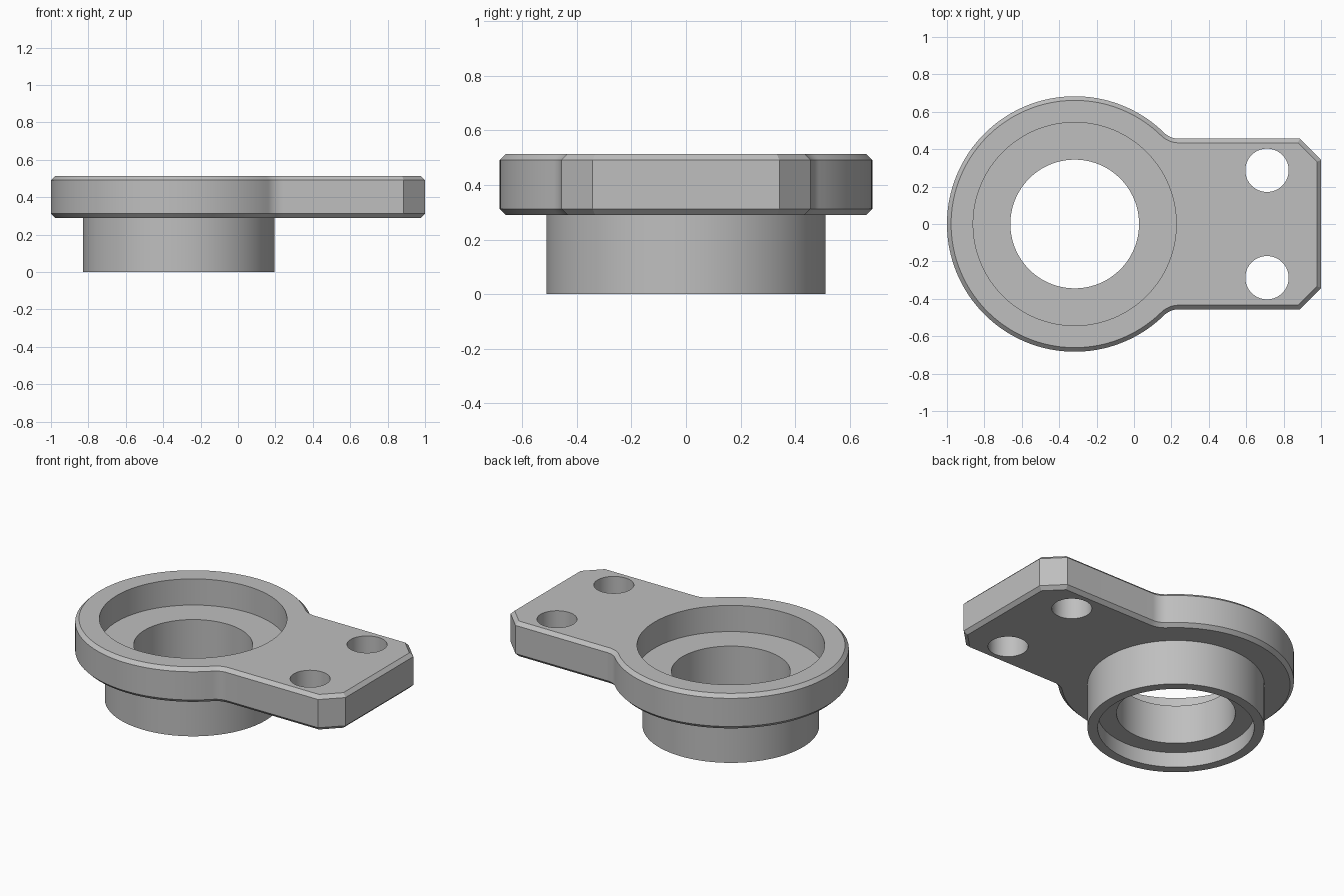
import bpy, bmesh
from math import sin, cos, pi, atan2, hypot, sqrt

cube = bpy.data.objects.get("Cube")
if cube:
    bpy.data.objects.remove(cube, do_unlink=True)

grey = bpy.data.materials.new("light grey")
grey.use_nodes = True
colour = (0.52, 0.52, 0.52, 1)
grey.diffuse_color = colour
grey.node_tree.nodes["Principled BSDF"].inputs["Base Color"].default_value = colour

RING_X, RING_R = -0.317, 0.683      # round end of the plate
TAB_Y, CORNER = 0.456, 1.342        # tab half width, corner cut line x + y
FILLET_X = 0.24                     # where the neck fillet meets the tab
LOW, HIGH, BEVEL = 0.29, 0.514, 0.022

# Fillet radius that is tangent to both ring and tab
DX = FILLET_X - RING_X
FILLET_R = (DX**2 + TAB_Y**2 - RING_R**2) / (2 * (RING_R - TAB_Y))
NECK = atan2(TAB_Y + FILLET_R, DX)


def arc(cx, cy, r, start, end, n):
    steps = [start + (end - start) * i / n for i in range(n + 1)]
    return [(cx + r * cos(a), cy + r * sin(a)) for a in steps]


def outline(d):
    """Plate outline moved inward by d."""
    c = CORNER - d * sqrt(2)
    half = [(1 - d, c - 1 + d), (c - TAB_Y + d, TAB_Y - d)]
    half += arc(FILLET_X, TAB_Y + FILLET_R, FILLET_R + d, 1.5 * pi, pi + NECK, 10)
    half += arc(RING_X, 0, RING_R - d, NECK, pi, 56)[1:]
    return half + [(x, -y) for x, y in half[-2::-1]]


def loft(name, layers):
    """Closed solid through (outline, height) layers."""
    bm = bmesh.new()
    rings = [[bm.verts.new((x, y, z)) for x, y in pts] for pts, z in layers]
    n = len(rings[0])
    for a, b in zip(rings, rings[1:]):
        for i in range(n):
            j = (i + 1) % n
            bm.faces.new((a[i], a[j], b[j], b[i]))
    bm.faces.new(rings[0][::-1])
    bm.faces.new(rings[-1])
    bmesh.ops.recalc_face_normals(bm, faces=bm.faces)
    mesh = bpy.data.meshes.new(name)
    bm.to_mesh(mesh)
    bm.free()
    mesh.materials.append(grey)
    ob = bpy.data.objects.new(name, mesh)
    bpy.context.collection.objects.link(ob)
    return ob


def cylinder(name, x, y, r, z0, z1, n=128):
    circle = arc(x, y, r, 0, 2 * pi, n)[:-1]
    return loft(name, [(circle, z0), (circle, z1)])


# Chamfered plate with its tab
body = loft("flanged_housing", [
    (outline(BEVEL), LOW), (outline(0), LOW + BEVEL),
    (outline(0), HIGH - BEVEL), (outline(BEVEL), HIGH)])

# Round boss below, then top pocket, bore, bottom recess and bolt holes
steps = [
    ("UNION", cylinder("boss", RING_X, 0, 0.512, 0, 0.32)),
    ("DIFFERENCE", cylinder("pocket_cutter", RING_X, 0, 0.543, 0.347, 0.7)),
    ("DIFFERENCE", cylinder("bore_cutter", RING_X, 0, 0.344, -0.2, 0.7)),
    ("DIFFERENCE", cylinder("recess_cutter", RING_X, 0, 0.453, -0.2, 0.097)),
]
for side in (1, -1):
    steps.append(("DIFFERENCE", cylinder("bolt_hole_cutter", 0.711, side * 0.287, 0.116, 0, 0.7, 64)))

bpy.ops.object.select_all(action="DESELECT")
body.select_set(True)
bpy.context.view_layer.objects.active = body
for operation, tool in steps:
    tool.hide_render = True
    mod = body.modifiers.new(tool.name, "BOOLEAN")
    mod.operation, mod.object, mod.solver = operation, tool, "EXACT"
    bpy.ops.object.modifier_apply(modifier=mod.name)
    bpy.data.objects.remove(tool, do_unlink=True)

bpy.ops.object.shade_smooth_by_angle(angle=pi / 6)
